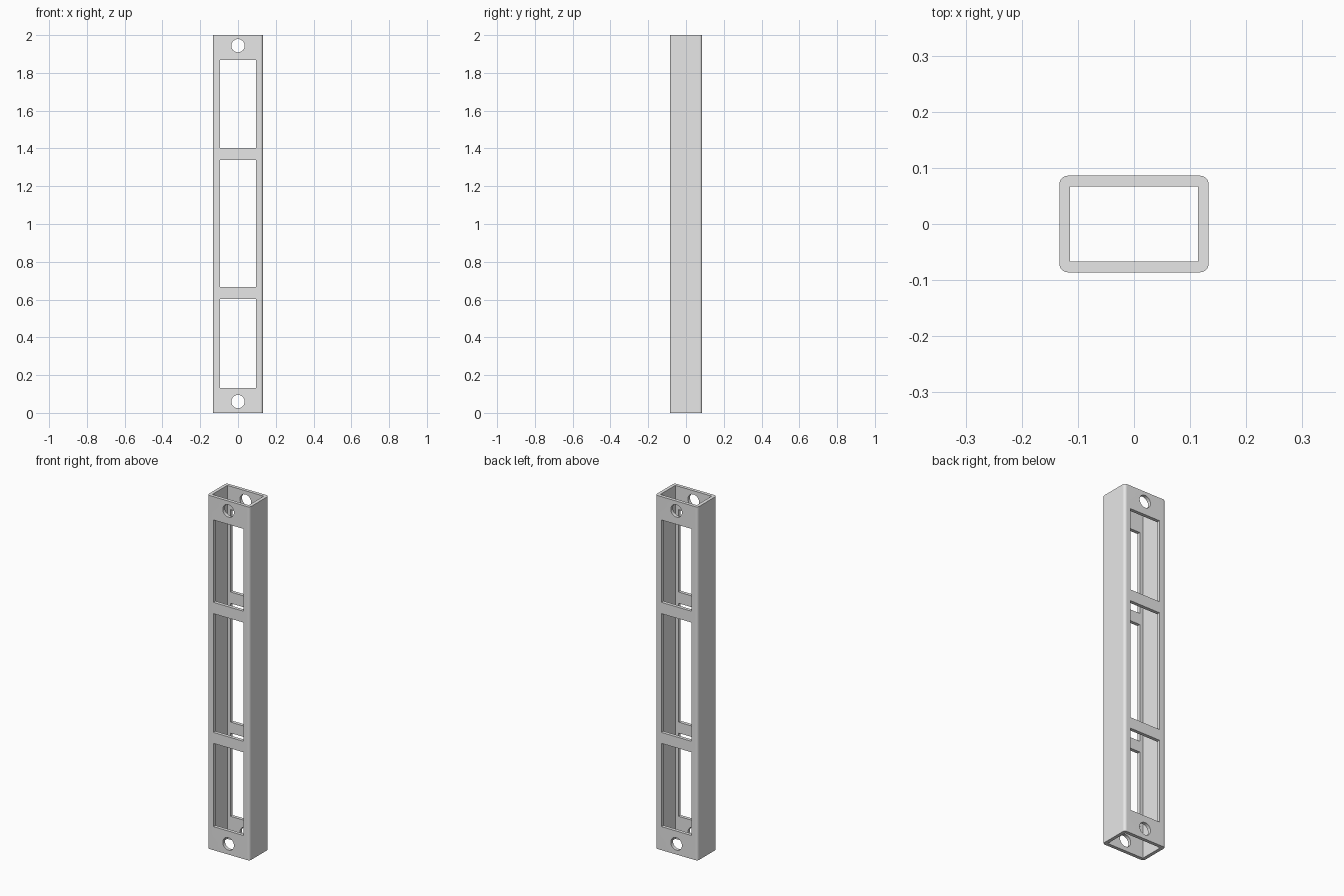
import bpy
import bmesh
import math
from mathutils import Matrix

if "Cube" in bpy.data.objects:
    bpy.data.objects.remove(bpy.data.objects["Cube"], do_unlink=True)

WIDTH, DEPTH, HEIGHT = 0.266, 0.172, 2.0
WALL = 0.019
CORNER = 0.015
WINDOW_WIDTH = 0.188
WINDOWS = [(0.133, 0.604), (0.666, 1.338), (1.402, 1.868)]
HOLE_HEIGHTS = [0.06, 1.944]
HOLE_RADIUS = 0.035


def make_object(name, bm):
    mesh = bpy.data.meshes.new(name)
    bm.to_mesh(mesh)
    bm.free()
    obj = bpy.data.objects.new(name, mesh)
    bpy.context.collection.objects.link(obj)
    return obj


def box(name, width, depth, bottom, top, corner=0):
    bm = bmesh.new()
    place = Matrix.Translation((0, 0, (bottom + top) / 2))
    size = Matrix.Diagonal((width, depth, top - bottom, 1))
    bmesh.ops.create_cube(bm, size=1, matrix=place @ size)
    if corner:
        upright = [e for e in bm.edges
                   if abs(e.verts[0].co.z - e.verts[1].co.z) > 0.1]
        bmesh.ops.bevel(bm, geom=upright, offset=corner, segments=6,
                        profile=0.5, affect='EDGES')
    return make_object(name, bm)


def round_cutter(name, z):
    bm = bmesh.new()
    turn = Matrix.Translation((0, 0, z)) @ Matrix.Rotation(math.pi / 2, 4, 'X')
    bmesh.ops.create_cone(bm, cap_ends=True, segments=40, radius1=HOLE_RADIUS,
                          radius2=HOLE_RADIUS, depth=DEPTH * 2, matrix=turn)
    return make_object(name, bm)


# Rectangular tube with rounded upright corners
tube = box("slotted_tube", WIDTH, DEPTH, 0, HEIGHT, CORNER)

# Bore, windows and screw holes through front and back walls
cutters = [box("bore_cutter", WIDTH - 2 * WALL, DEPTH - 2 * WALL, -0.1, HEIGHT + 0.1)]
cutters += [box("window_cutter", WINDOW_WIDTH, DEPTH * 2, low, high)
            for low, high in WINDOWS]
cutters += [round_cutter("screw_hole_cutter", z) for z in HOLE_HEIGHTS]

for cutter in cutters:
    cutter.hide_render = True
    cut = tube.modifiers.new(cutter.name, 'BOOLEAN')
    cut.operation = 'DIFFERENCE'
    cut.solver = 'EXACT'
    cut.object = cutter

# Bake the cuts, then drop the cutters
graph = bpy.context.evaluated_depsgraph_get()
cut_mesh = bpy.data.meshes.new_from_object(tube.evaluated_get(graph))
tube.modifiers.clear()
tube.data = cut_mesh
for cutter in cutters:
    bpy.data.objects.remove(cutter, do_unlink=True)

# Plain grey finish
grey = bpy.data.materials.new("light_grey")
grey.use_nodes = True
colour = (0.8, 0.8, 0.8, 1)
grey.diffuse_color = colour
grey.node_tree.nodes["Principled BSDF"].inputs["Base Color"].default_value = colour
tube.data.materials.clear()
tube.data.materials.append(grey)

# Smooth corners and holes, crisp edges elsewhere
bpy.ops.object.select_all(action='DESELECT')
tube.select_set(True)
bpy.context.view_layer.objects.active = tube
bpy.ops.object.shade_smooth_by_angle(angle=math.radians(30))
weighted = tube.modifiers.new("even_shading", 'WEIGHTED_NORMAL')
weighted.keep_sharp = True
